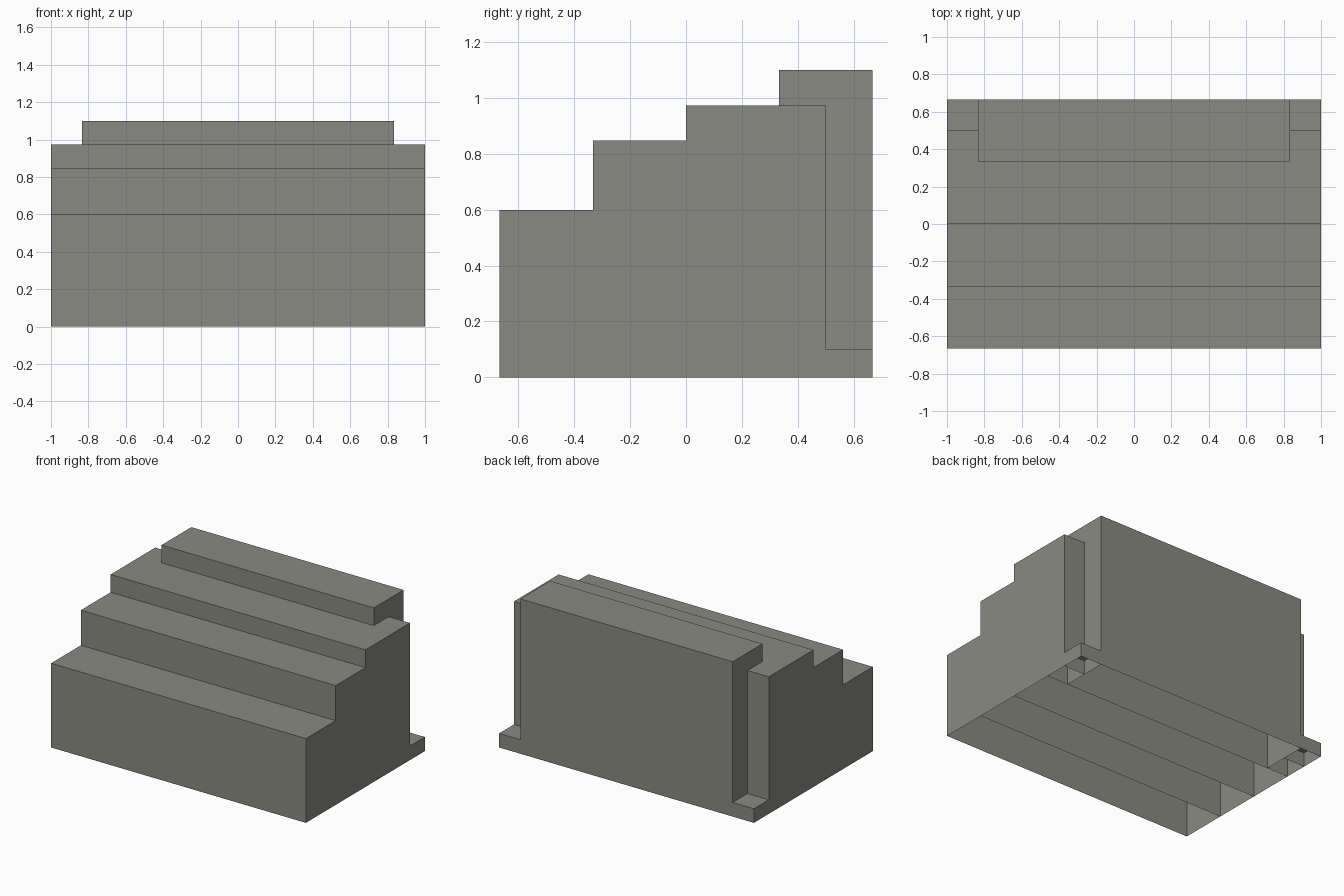
import bpy
import bmesh
from mathutils import Vector

default = bpy.data.objects.get("Cube")
if default:
    bpy.data.objects.remove(default, do_unlink=True)

# One flat stone colour
STONE = (0.255, 0.255, 0.225, 1.0)
stone = bpy.data.materials.new("warm grey stone")
stone.use_nodes = True
stone.diffuse_color = STONE
bsdf = next(n for n in stone.node_tree.nodes if n.type == 'BSDF_PRINCIPLED')
bsdf.inputs["Base Color"].default_value = STONE

DIRECTIONS = {
    "bottom": Vector((0, 0, -1)),
    "back": Vector((0, 1, 0)),
    "left": Vector((1, 0, 0)),
    "right": Vector((-1, 0, 0)),
    "front": Vector((0, -1, 0)),
}


def shell(name, x, y, top, open_sides=()):
    """Thin block on the ground, open below and where a neighbour supplies the wall."""
    bm = bmesh.new()
    bmesh.ops.create_cube(bm, size=1)
    for v in bm.verts:
        v.co = ((x[0] + x[1]) / 2 + v.co.x * (x[1] - x[0]),
                (y[0] + y[1]) / 2 + v.co.y * (y[1] - y[0]),
                (v.co.z + 0.5) * top)
    bm.normal_update()
    gone = [DIRECTIONS[s] for s in ("bottom", *open_sides)]
    faces = [f for f in bm.faces if any(f.normal.dot(d) > 0.9 for d in gone)]
    bmesh.ops.delete(bm, geom=faces, context='FACES')
    mesh = bpy.data.meshes.new(name)
    bm.to_mesh(mesh)
    bm.free()
    mesh.materials.append(stone)
    obj = bpy.data.objects.new(name, mesh)
    bpy.context.collection.objects.link(obj)


HALF, CORE = 1.0, 5 / 6       # half widths of the steps and of the back block
DEPTH = 1 / 3                 # depth of one step
full = (-HALF, HALF)

# Three full-width steps; each one's back wall is the front of the next
for name, start, top in (("lower_step", -2, 0.598), ("middle_step", -1, 0.847),
                         ("upper_step", 0, 0.973)):
    shell(name, full, (start * DEPTH, (start + 1) * DEPTH), top, ("back",))

# Raised back block
shell("back_block", (-CORE, CORE), (DEPTH, 2 * DEPTH), 1.099)

# Side posts and low ledges in the back corners
for side, x, inner in (("left", (CORE, HALF), "right"), ("right", (-HALF, -CORE), "left")):
    shell(side + "_post", x, (DEPTH, 0.5), 0.973, (inner,))
    shell(side + "_ledge", x, (0.5, 2 * DEPTH), 0.1, (inner, "front"))
